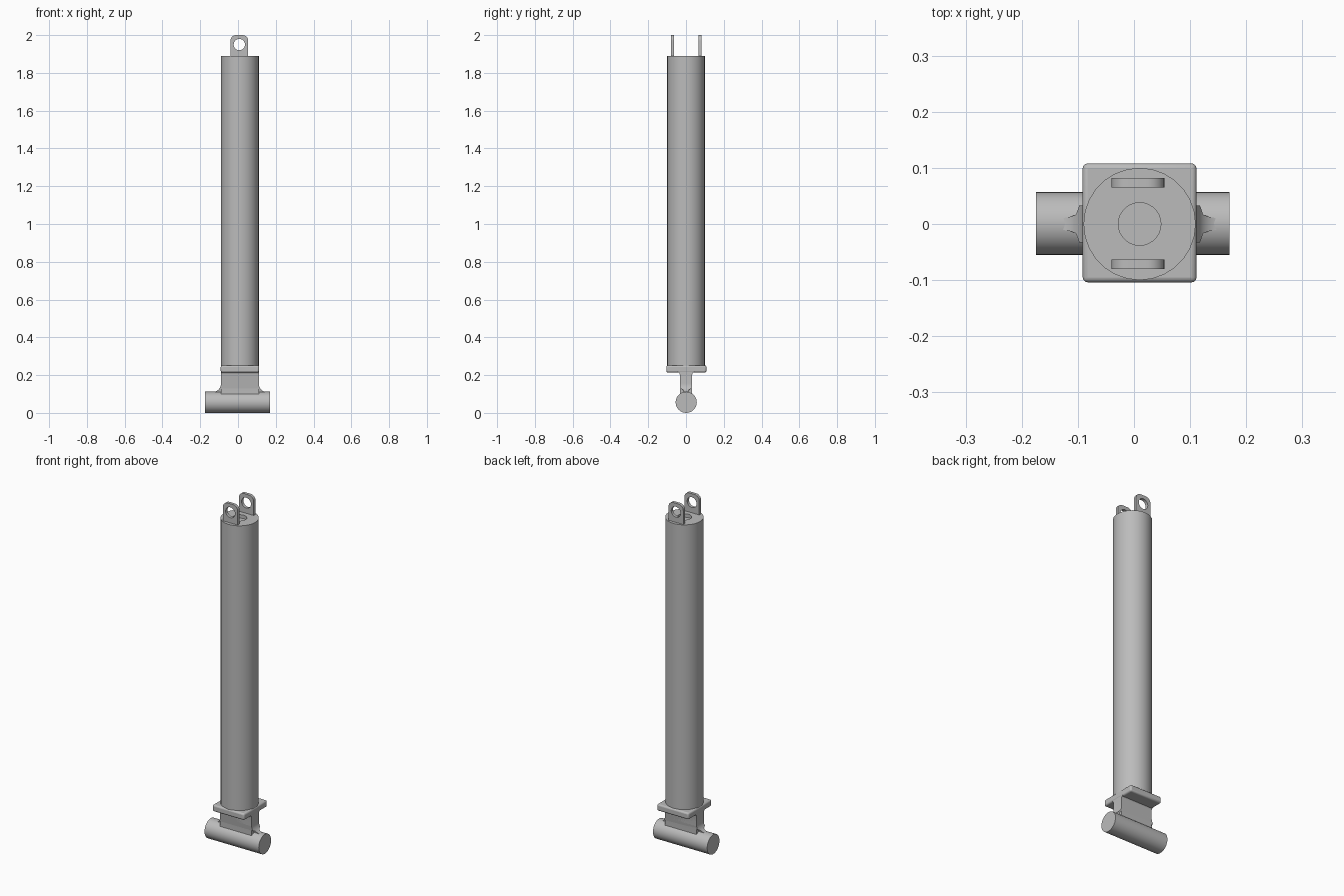
import bpy, bmesh, math
from mathutils import Matrix

cube = bpy.data.objects.get("Cube")
if cube:
    bpy.data.objects.remove(cube)

grey = bpy.data.materials.new("grey metal")
grey.use_nodes = True
colour = (0.5, 0.5, 0.5, 1)
grey.diffuse_color = colour
grey.node_tree.nodes["Principled BSDF"].inputs["Base Color"].default_value = colour

CX = 0.01  # axis of the tube


def finish(name, bm, bevel=0):
    bmesh.ops.recalc_face_normals(bm, faces=bm.faces)
    mesh = bpy.data.meshes.new(name)
    bm.to_mesh(mesh)
    bm.free()
    mesh.materials.append(grey)
    ob = bpy.data.objects.new(name, mesh)
    bpy.context.collection.objects.link(ob)
    bpy.ops.object.select_all(action="DESELECT")
    ob.select_set(True)
    bpy.context.view_layer.objects.active = ob
    if bevel:
        mod = ob.modifiers.new("rounded edges", "BEVEL")
        mod.width, mod.segments = bevel, 3
    bpy.ops.object.shade_smooth_by_angle(angle=math.radians(35))
    return ob


def arc(cx, cz, r, start, end, n=8):
    steps = [math.radians(start + (end - start) * i / n) for i in range(n + 1)]
    return [(cx + r * math.cos(a), cz + r * math.sin(a)) for a in steps]


def extrude(name, points, place, vector):
    bm = bmesh.new()
    face = bm.faces.new([bm.verts.new(place(*p)) for p in points])
    new = bmesh.ops.extrude_face_region(bm, geom=[face])["geom"]
    bmesh.ops.translate(bm, vec=vector,
                        verts=[v for v in new if isinstance(v, bmesh.types.BMVert)])
    return finish(name, bm)


# Tube with a shallow round recess in its top, turned from a profile
bm = bmesh.new()
profile = [(0, 0.24), (0.1, 0.24), (0.1, 1.89), (0.038, 1.89), (0.038, 1.87), (0, 1.87)]
verts = [bm.verts.new((r, 0, z)) for r, z in profile]
edges = [bm.edges.new(pair) for pair in zip(verts, verts[1:])]
bmesh.ops.spin(bm, geom=verts + edges, axis=(0, 0, 1), cent=(0, 0, 0),
               angle=math.tau, steps=28)
bmesh.ops.remove_doubles(bm, verts=bm.verts, dist=0.0001)
bmesh.ops.translate(bm, verts=bm.verts, vec=(CX, 0, 0))
finish("tube", bm)

# Pair of lugs: rounded plates with an eye, outer and inner loops bridged
half, eye = 0.047, 0.03
for name, y in (("front_lug", -0.08), ("back_lug", 0.065)):
    outer = [(half, 1.88)] + arc(half - 0.03, 1.97, 0.03, 0, 90)
    outer += [(-x, z) for x, z in reversed(outer)]
    inner = arc(0, 1.95, eye, 0, 360, 24)[:-1]
    bm = bmesh.new()
    for loop in (outer, inner):
        ring = [bm.verts.new((CX - 0.003 + x, y, z)) for x, z in loop]
        for i, v in enumerate(ring):
            bm.edges.new((ring[i - 1], v))
    bmesh.ops.triangle_fill(bm, use_beauty=True, edges=bm.edges[:])
    new = bmesh.ops.extrude_face_region(bm, geom=bm.faces[:])["geom"]
    bmesh.ops.translate(bm, vec=(0, 0.017, 0),
                        verts=[v for v in new if isinstance(v, bmesh.types.BMVert)])
    finish(name, bm)

# Square flange under the tube
bm = bmesh.new()
bmesh.ops.create_cube(bm, size=1, matrix=Matrix.Translation((CX, 0.002, 0.233))
                      @ Matrix.Diagonal((0.203, 0.212, 0.038, 1)))
finish("flange", bm, 0.009)

# Web that flares into the cross pin along its length
fillet = 0.045
right = arc(0.1 + CX + fillet, 0.11 + fillet, fillet, 180, 270)
left = arc(CX - 0.1 - fillet, 0.11 + fillet, fillet, 270, 360)
web = [(CX + 0.1, 0.225)] + right + [(0.155, 0.06), (-0.135, 0.06)] + left + [(CX - 0.1, 0.225)]
# taper the flare in thickness so that it stays within the round pin
bm = bmesh.new()
rings = []
for side in (-1, 1):
    rings.append([bm.verts.new((x, side * (0.033 if abs(x - CX) < 0.108
                 else 0.033 * max(0.15, (z - 0.09) / 0.065) if z > 0.1 else 0.01), z))
                  for x, z in web])
    bm.faces.new(rings[-1])
for i in range(len(web)):
    bm.faces.new((rings[0][i - 1], rings[0][i], rings[1][i], rings[1][i - 1]))
finish("web", bm)

# Core of the web and its fillets against the flange
f = 0.014
half_neck = [(0.033, 0.06)] + arc(0.033 + f, 0.218 - f, f, 180, 90, 5)
neck = half_neck + [(-y, z) for y, z in reversed(half_neck)]
extrude("neck", neck, lambda y, z: (CX - 0.1, y, z), (0.2, 0, 0))

# Cross pin
bm = bmesh.new()
bmesh.ops.create_cone(bm, cap_ends=True, segments=32, radius1=0.056, radius2=0.056,
                      depth=0.345, matrix=Matrix.Translation((-0.002, 0.001, 0.056))
                      @ Matrix.Rotation(math.pi / 2, 4, "Y"))
finish("cross_pin", bm)
